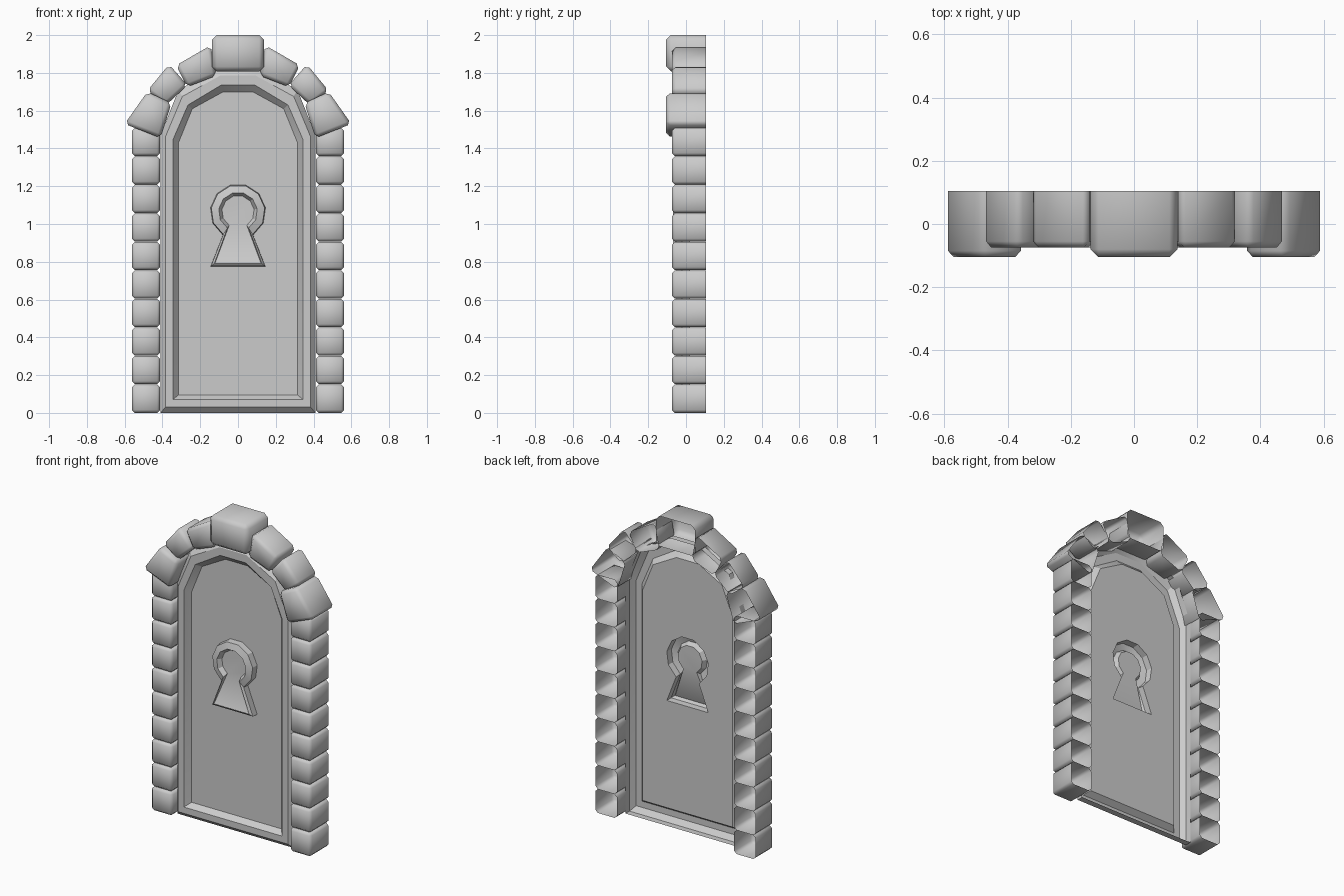
import bpy, bmesh, math

if "Cube" in bpy.data.objects:
    bpy.data.objects.remove(bpy.data.objects["Cube"])

BACK = 0.105


def finish(bm, name, angle=None):
    bmesh.ops.remove_doubles(bm, verts=bm.verts, dist=1e-5)
    bmesh.ops.recalc_face_normals(bm, faces=bm.faces)
    me = bpy.data.meshes.new(name)
    bm.to_mesh(me)
    bm.free()
    ob = bpy.data.objects.new(name, me)
    bpy.context.collection.objects.link(ob)
    if angle:
        bpy.ops.object.select_all(action='DESELECT')
        bpy.context.view_layer.objects.active = ob
        ob.select_set(True)
        bpy.ops.object.shade_smooth_by_angle(angle=math.radians(angle))
    return ob


def stone(name, pts, front, bevel=0.02):
    """Four-sided block, open at the back, with worn edges."""
    bm = bmesh.new()
    f = [bm.verts.new((x, front, z)) for x, z in pts]
    b = [bm.verts.new((x, BACK, z)) for x, z in pts]
    bm.faces.new(f)
    for i in range(4):
        j = (i + 1) % 4
        bm.faces.new((f[i], f[j], b[j], b[i]))
    bmesh.ops.recalc_face_normals(bm, faces=bm.faces)
    edges = [e for e in bm.edges if not e.is_boundary]
    bmesh.ops.bevel(bm, geom=edges, offset=bevel, segments=1,
                    profile=0.5, affect='EDGES', clamp_overlap=True)
    finish(bm, name, 60)


def loop(bm, pts, y):
    return [bm.verts.new((x, y, z)) for x, z in pts]


def bridge(bm, a, b):
    n = len(a)
    for i in range(n):
        j = (i + 1) % n
        bm.faces.new((a[i], a[j], b[j], b[i]))


# columns and arch stones, mirrored left and right
arch = [
    ("shoulder_stone", [(.48, 1.70), (.60, 1.53), (.41, 1.455), (.352, 1.64)], -.105),
    ("lower_arch_stone", [(.365, 1.845), (.48, 1.705), (.38, 1.63), (.268, 1.735)], -.075),
    ("upper_arch_stone", [(.145, 1.945), (.328, 1.84), (.27, 1.725), (.115, 1.785)], -.075),
]
for side, s in (("right", 1), ("left", -1)):
    for i in range(10):
        z0, z1 = i * .151 + .001, (i + 1) * .151
        if i == 0:
            z0 = 0
        pts = [(.412, z0), (.562, z0), (.562, z1), (.412, z1)]
        stone(f"{side}_column_stone_{i + 1}", [(s * x, z) for x, z in pts], -.075, .016)
    for name, pts, front in arch:
        stone(f"{side}_{name}", [(s * x, z) for x, z in pts], front)
stone("keystone", [(-.137, 1.808), (.137, 1.808), (.137, 2), (-.137, 2)], -.105, .025)


# door frame and panel outlines
def arch_outline(w, z0, z1, w2, z2, w3, z3):
    right = [(w, z0), (w, z1), (w2, z2), (w3, z3)]
    return right + [(-x, z) for x, z in reversed(right)]


outer = arch_outline(.41, 0, 1.47, .315, 1.71, .10, 1.83)
face_out = arch_outline(.385, .03, 1.46, .295, 1.675, .095, 1.785)
face_in = arch_outline(.345, .07, 1.445, .265, 1.63, .09, 1.735)
panel = arch_outline(.315, .095, 1.43, .242, 1.61, .078, 1.70)


# keyhole outline: arc plus flared foot
def keyhole(r, foot_x, foot_z, a0=-57):
    n = 9
    arc = []
    for i in range(n + 1):
        a = math.radians(a0 + (180 - 2 * a0) * i / n)
        arc.append((r * math.cos(a), 1.065 + r * math.sin(a)))
    return arc + [(-foot_x, foot_z), (foot_x, foot_z)]


# door: frame shell, panel and raised keyhole in one surface
bm = bmesh.new()
rings = [loop(bm, outer, .02), loop(bm, outer, -.02), loop(bm, face_out, -.05),
         loop(bm, face_in, -.05), loop(bm, panel, -.015)]
for a, b in zip(rings, rings[1:]):
    bridge(bm, a, b)
hole = loop(bm, keyhole(.147, .145, .775), -.015)
rim = loop(bm, keyhole(.143, .143, .777), -.055)
lip = loop(bm, keyhole(.103, .125, .792), -.068)
floor = loop(bm, keyhole(.086, .12, .796), -.04)
for v in floor[-2:]:
    v.co.y = -.066
for a, b in ((hole, rim), (rim, lip), (lip, floor)):
    bridge(bm, a, b)
bm.faces.new(floor[:-2])
bm.faces.new((floor[0], floor[-3], floor[-2], floor[-1]))
edges = []
for ring in (rings[-1], hole):
    for i, v in enumerate(ring):
        w = ring[(i + 1) % len(ring)]
        edges.append(bm.edges.get((v, w)))
bmesh.ops.triangle_fill(bm, use_beauty=True, use_dissolve=False, edges=edges)
finish(bm, "door_with_keyhole", 25)
